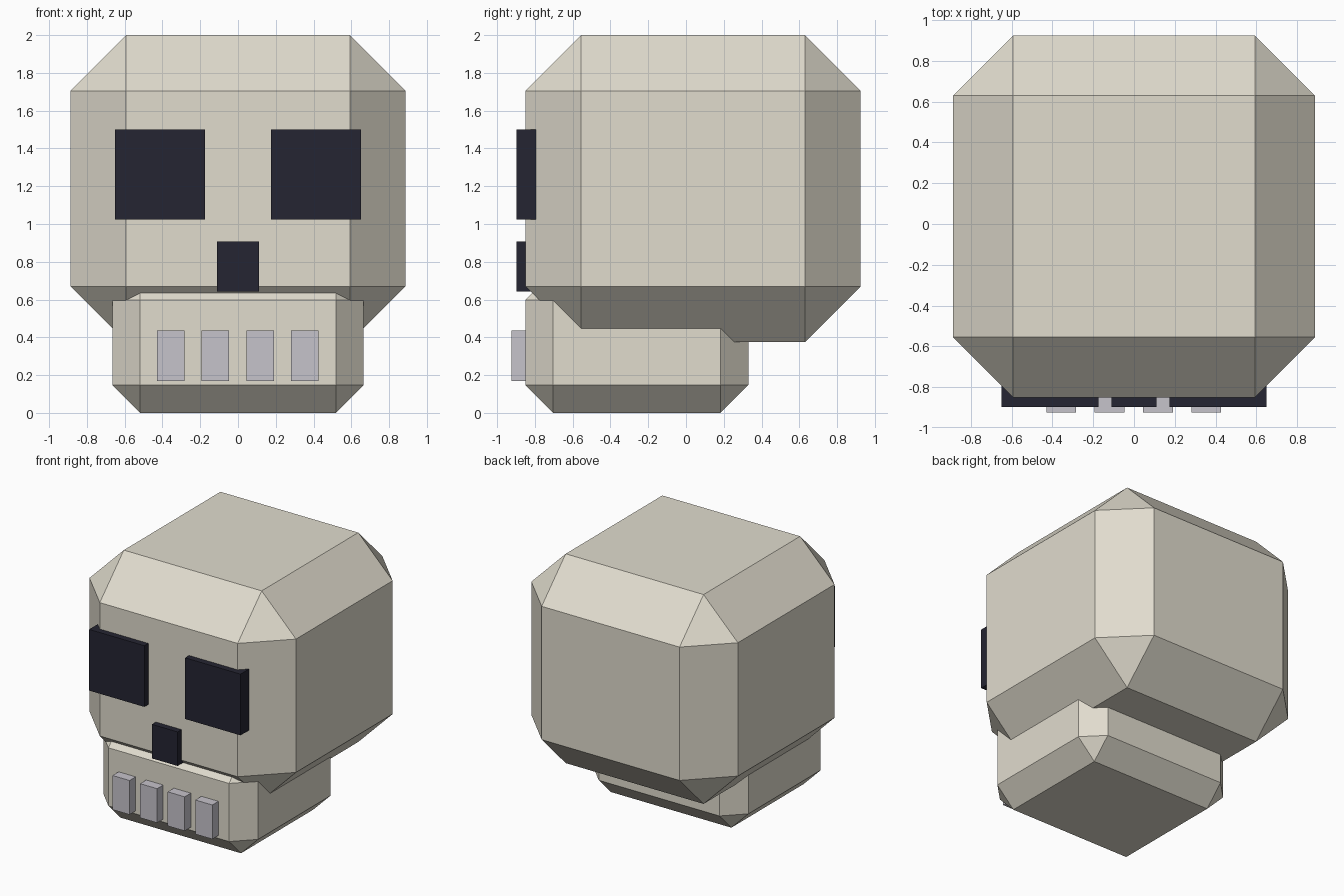
import bpy
import bmesh

default = bpy.data.objects.get("Cube")
if default:
    bpy.data.objects.remove(default, do_unlink=True)


def make_material(name, rgb):
    mat = bpy.data.materials.new(name)
    mat.use_nodes = True
    color = (*rgb, 1.0)
    mat.diffuse_color = color
    bsdf = mat.node_tree.nodes["Principled BSDF"]
    bsdf.inputs["Base Color"].default_value = color
    bsdf.inputs["Roughness"].default_value = 0.8
    return mat


bone = make_material("bone", (0.75, 0.715, 0.615))
dark = make_material("socket dark", (0.018, 0.018, 0.032))
enamel = make_material("tooth grey", (0.565, 0.546, 0.597))


def block(name, x, y, z, mat, chamfer=0.0):
    """Box between (min, max) pairs, with optionally chamfered edges."""
    bm = bmesh.new()
    bmesh.ops.create_cube(bm, size=1.0)
    for v in bm.verts:
        for axis, (low, high) in enumerate((x, y, z)):
            v.co[axis] = high if v.co[axis] > 0 else low
    if chamfer:
        bmesh.ops.bevel(bm, geom=bm.edges[:], offset=chamfer,
                        offset_type='OFFSET', segments=1, affect='EDGES')
    bmesh.ops.recalc_face_normals(bm, faces=bm.faces[:])
    mesh = bpy.data.meshes.new(name)
    bm.to_mesh(mesh)
    bm.free()
    mesh.materials.append(mat)
    obj = bpy.data.objects.new(name, mesh)
    bpy.context.collection.objects.link(obj)
    return obj


# Cranium and jaw
block("cranium", (-0.887, 0.887), (-0.85, 0.925), (0.375, 2.0), bone, 0.295)
block("jaw", (-0.665, 0.665), (-0.85, 0.33), (0.0, 0.745), bone, 0.147)

# Eye sockets and nose
for side, s in (("left", 1), ("right", -1)):
    block(f"{side}_eye_socket", sorted((s * 0.175, s * 0.65)),
          (-0.898, -0.795), (1.025, 1.5), dark)
block("nose", (-0.11, 0.11), (-0.898, -0.795), (0.643, 0.907), dark)

# Row of teeth
for i in range(4):
    cx = -0.357 + 0.237 * i
    block(f"tooth_{i + 1}", (cx - 0.073, cx + 0.073),
          (-0.925, -0.82), (0.17, 0.435), enamel)
